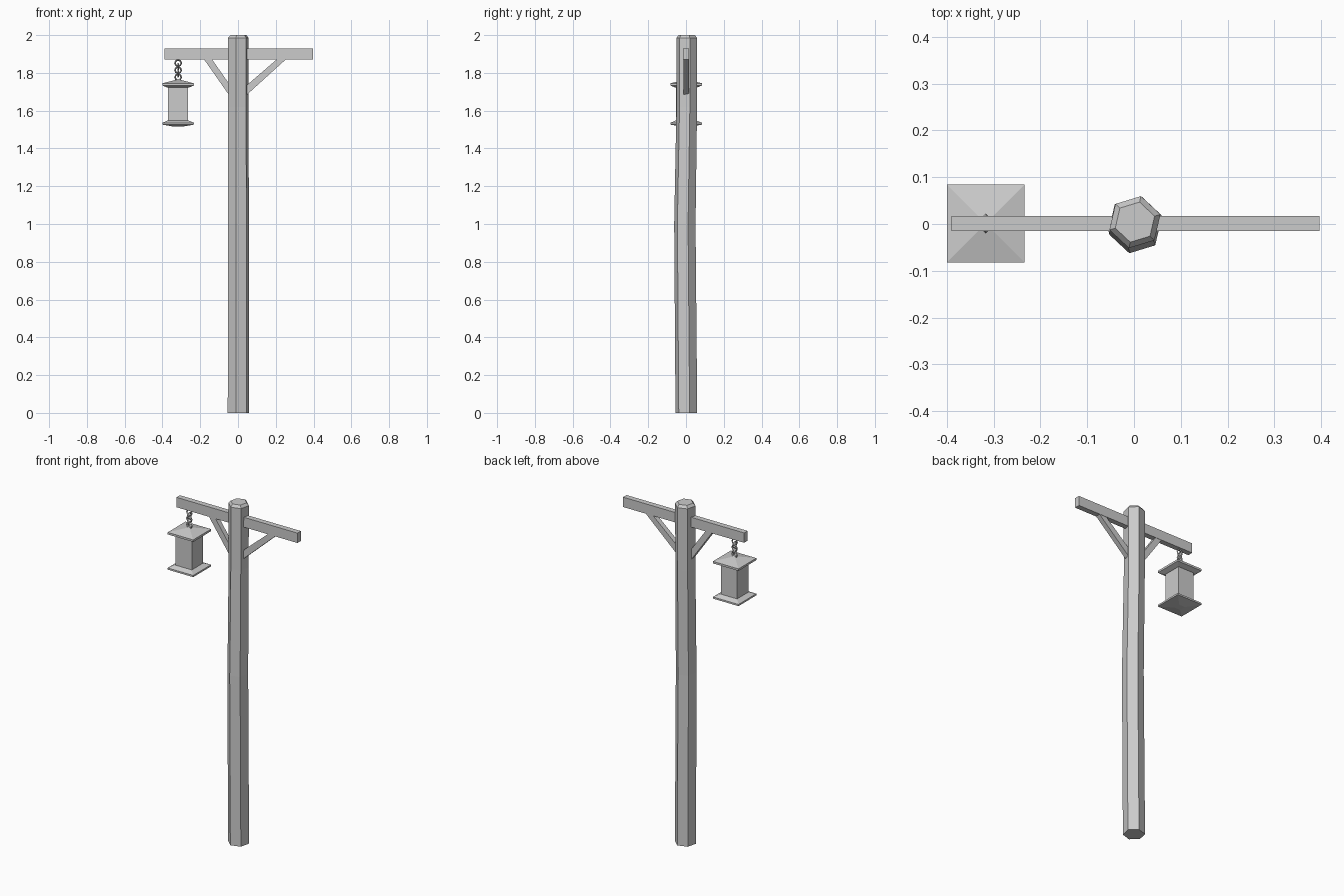
import bpy
from math import sin, cos, pi, radians

if "Cube" in bpy.data.objects:
    bpy.data.objects.remove(bpy.data.objects["Cube"])


def mesh(name, verts, faces):
    me = bpy.data.meshes.new(name)
    me.from_pydata(verts, [], faces)
    ob = bpy.data.objects.new(name, me)
    bpy.context.collection.objects.link(ob)
    return ob


def loft(name, n, turn, rings):
    """Stack of n-sided rings given as (x, y, z, radius), capped at both ends."""
    verts = [(x + r * cos(turn + 2 * pi * i / n), y + r * sin(turn + 2 * pi * i / n), z)
             for x, y, z, r in rings for i in range(n)]
    faces = [(k * n + i, k * n + (i + 1) % n, (k + 1) * n + (i + 1) % n, (k + 1) * n + i)
             for k in range(len(rings) - 1) for i in range(n)]
    faces.append(tuple(reversed(range(n))))
    faces.append(tuple(range((len(rings) - 1) * n, len(rings) * n)))
    return mesh(name, verts, faces)


def slab(name, profile, y0, y1):
    """Extrude a counter-clockwise xz outline along y."""
    n = len(profile)
    verts = [(x, y, z) for y in (y0, y1) for x, z in profile]
    faces = [tuple(range(n)), tuple(reversed(range(n, 2 * n)))]
    faces += [((i + 1) % n, i, n + i, n + (i + 1) % n) for i in range(n)]
    return mesh(name, verts, faces)


# Slightly crooked hexagonal post with chamfered top
loft("post", 6, radians(77), [
    (0.002, 0.002, 0, 0.059), (0.003, -0.006, 1.0, 0.058),
    (0.001, 0.004, 1.62, 0.056), (0.002, 0.004, 1.985, 0.057),
    (0.002, 0.004, 2.0, 0.044)])

# Cross beam and its two diagonal braces
slab("cross_beam", [(-0.39, 1.87), (0.397, 1.87), (0.397, 1.928), (-0.39, 1.928)], -0.015, 0.017)
slab("left_brace", [(-0.18, 1.872), (-0.04, 1.672), (-0.04, 1.732), (-0.138, 1.872)], -0.014, 0.015)
slab("right_brace", [(0.04, 1.678), (0.254, 1.872), (0.206, 1.872), (0.04, 1.729)], -0.014, 0.015)

# Lantern: square body between two plates with sloped faces
LX, LY, D = -0.317, 0.001, 2 ** 0.5


def square_part(name, levels):
    return loft(name, 4, pi / 4, [(LX, LY, z, half * D) for z, half in levels])


square_part("lantern_body", [(1.535, 0.053), (1.735, 0.053)])
square_part("lantern_roof", [(1.722, 0.056), (1.733, 0.083), (1.745, 0.083), (1.765, 0.004)])
square_part("lantern_base", [(1.515, 0.02), (1.526, 0.083), (1.536, 0.083), (1.549, 0.053)])

# Chain of alternating low-poly links
for k in range(5):
    bpy.ops.mesh.primitive_torus_add(
        major_segments=8, minor_segments=4, major_radius=0.0165, minor_radius=0.0045,
        location=(LX, LY, 1.852 - 0.0187 * k),
        rotation=(pi / 2, 0, pi / 2 * (k % 2)))
    bpy.context.object.name = f"chain_link_{k + 1}"
